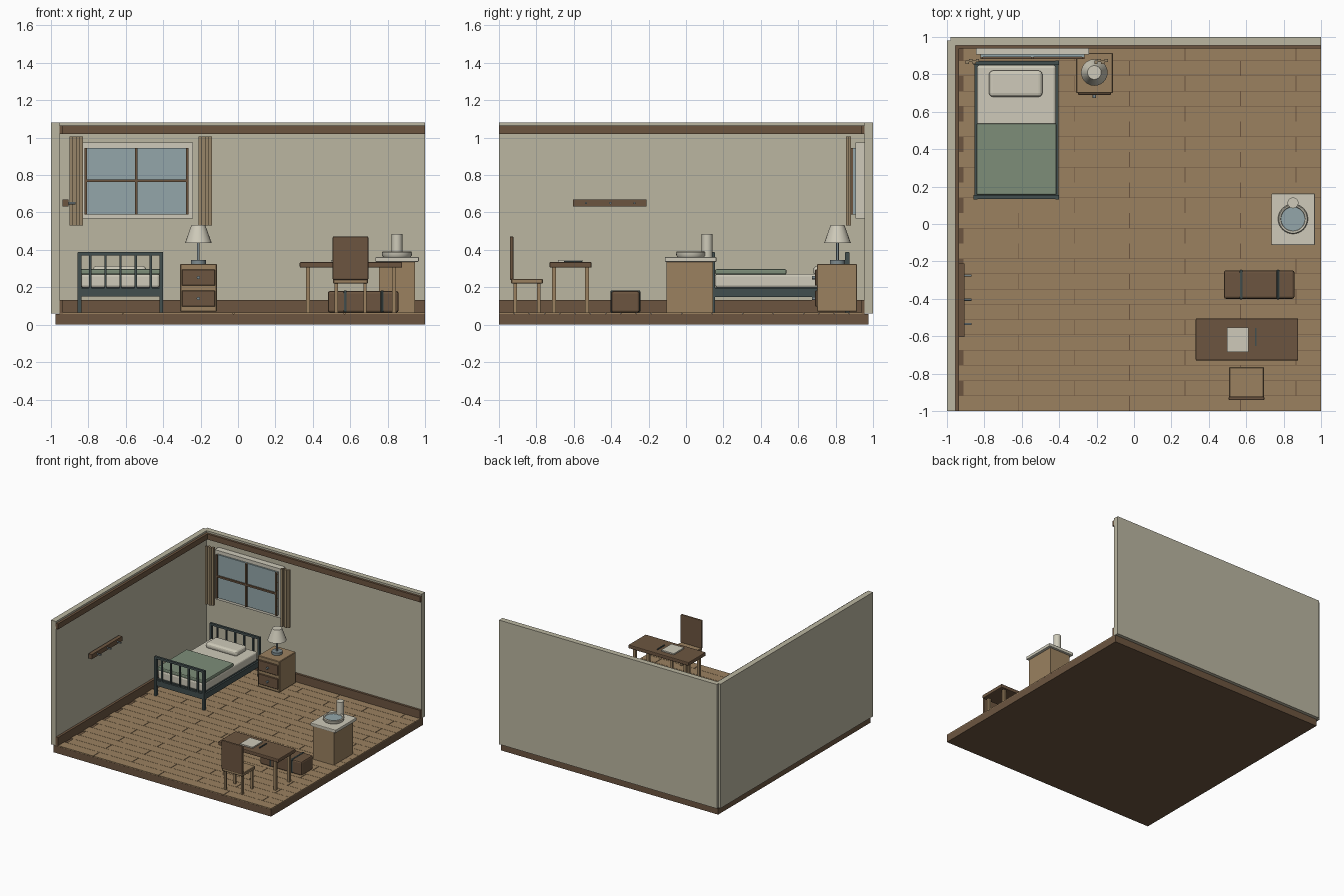
import bpy, bmesh, math

if "Cube" in bpy.data.objects:
    bpy.data.objects.remove(bpy.data.objects["Cube"])


def material(name, r, g, b):
    m = bpy.data.materials.new(name)
    m.diffuse_color = [(c / 255) ** 2.2 for c in (r, g, b)] + [1]
    m.use_nodes = True
    m.node_tree.nodes["Principled BSDF"].inputs["Base Color"].default_value = m.diffuse_color
    return m


CREAM = material("plaster", 186, 181, 160)
LINEN = material("linen", 205, 201, 184)
DARK = material("dark_wood", 108, 86, 66)
OAK = material("oak", 153, 128, 96)
CLOTH = material("curtain_cloth", 150, 132, 104)
IRON = material("iron", 68, 80, 80)
GREEN = material("blanket_green", 124, 140, 120)
BLUE = material("glass_blue", 146, 165, 168)
STEEL = material("steel", 125, 138, 142)
FLOOR = 0.065


def finish(name, bm, mat):
    bmesh.ops.recalc_face_normals(bm, faces=bm.faces)
    me = bpy.data.meshes.new(name)
    bm.to_mesh(me)
    bm.free()
    ob = bpy.data.objects.new(name, me)
    bpy.context.collection.objects.link(ob)
    me.materials.append(mat)
    return ob


def add_box(bm, x, y, z):
    vs = bmesh.ops.create_cube(bm, size=1)["verts"]
    for v in vs:
        for i, (a, b) in enumerate((x, y, z)):
            v.co[i] = (a + b) / 2 + v.co[i] * (b - a)


def box(name, x, y, z, mat, bevel=0, segments=2):
    bm = bmesh.new()
    add_box(bm, x, y, z)
    ob = finish(name, bm, mat)
    if bevel:
        mod = ob.modifiers.new("bevel", "BEVEL")
        mod.width, mod.segments = bevel, segments
    return ob


def lathe(name, x, y, profile, mat, sides=24):
    # closed solid of revolution from (radius, z) points
    bm = bmesh.new()
    rings = []
    for r, z in profile:
        rings.append([bm.verts.new((x + r * math.cos(math.tau * i / sides),
                                    y + r * math.sin(math.tau * i / sides), z))
                      for i in range(sides)])
    for a, b in zip(rings, rings[1:]):
        for i in range(sides):
            j = (i + 1) % sides
            bm.faces.new((a[i], a[j], b[j], b[i]))
    bm.faces.new(rings[0])
    bm.faces.new(rings[-1])
    ob = finish(name, bm, mat)
    bpy.ops.object.select_all(action="DESELECT")
    bpy.context.view_layer.objects.active = ob
    ob.select_set(True)
    bpy.ops.object.shade_smooth_by_angle(angle=math.radians(35))
    return ob


def knob(name, start, axis, r, length, mat):
    # short rod along x or y
    ob = lathe(name, 0, 0, [(r, 0), (r, length)], mat, 12)
    ob.location = start
    ob.rotation_euler = (math.pi / 2, 0, 0) if axis == "-y" else (0, math.pi / 2, 0)


# room shell
box("floor_slab", (-0.975, 1), (-1, 0.975), (0, 0.058), DARK)
box("back_wall", (-0.98, 1), (0.955, 1), (0.06, 1.08), CREAM)
box("left_wall", (-1, -0.955), (-1, 0.98), (0.06, 1.08), CREAM)
for name, z in (("baseboard", (0.06, 0.132)), ("crown_rail", (1.02, 1.065))):
    box("back_" + name, (-0.955, 1), (0.937, 0.96), z, DARK)
    box("left_" + name, (-0.958, -0.935), (-1, 0.955), z, DARK)

# staggered floor planks
bm = bmesh.new()
W, L, GAP = 1.955 / 24, 0.593, 0.002
for row in range(24):
    y = -1 + row * W
    x = -0.913 if row % 2 else -0.913 - L / 2 - 0.0
    while x < 0.99:
        add_box(bm, (max(x + GAP, -0.955), min(x + L - GAP, 1)),
                (y + GAP / 2, y + W - GAP / 2), (0.05, FLOOR))
        x += L
finish("floor_planks", bm, OAK)

# window and curtains
box("window_frame", (-0.845, -0.24), (0.905, 0.957), (0.567, 0.973), LINEN)
box("window_glass", (-0.82, -0.265), (0.893, 0.91), (0.59, 0.945), BLUE)
for x in (-0.815, -0.545, -0.272):
    box("window_bar", (x - 0.007, x + 0.007), (0.881, 0.9), (0.59, 0.945), DARK)
box("window_crossbar", (-0.82, -0.265), (0.881, 0.9), (0.763, 0.777), DARK)
for x0 in (-0.9, -0.212):
    for i in range(4):
        y = 0.855 + 0.01 * (i % 2)
        box("curtain_fold", (x0 + i * 0.018, x0 + i * 0.018 + 0.018),
            (y, y + 0.018), (0.53, 1.005), CLOTH)

# peg rail
box("peg_rail", (-0.937, -0.905), (-0.605, -0.21), (0.632, 0.67), DARK)
for y in (-0.275, -0.405, -0.535):
    knob("peg", (-0.91, y, 0.65), "x", 0.006, 0.04, STEEL)

# iron bed
for name, y in (("head", 0.862), ("foot", 0.143)):
    for x in (-0.847, -0.41):
        box(name + "_post", (x - 0.01, x + 0.01), (y - 0.011, y + 0.011), (FLOOR, 0.385), IRON)
    box(name + "_top_bar", (-0.855, -0.402), (y - 0.009, y + 0.009), (0.37, 0.388), IRON)
    for i in range(5):
        x = -0.79 + i * 0.081
        box(name + "_spindle", (x - 0.006, x + 0.006), (y - 0.006, y + 0.006), (0.19, 0.375), IRON)
    box(name + "_low_bar", (-0.85, -0.407), (y - 0.008, y + 0.008), (0.15, 0.195), IRON)
for x in (-0.846, -0.411):
    box("side_rail", (x - 0.008, x + 0.008), (0.143, 0.862), (0.148, 0.195), IRON)
box("bed_base", (-0.84, -0.417), (0.15, 0.855), (0.165, 0.2), IRON)
box("mattress", (-0.84, -0.417), (0.155, 0.85), (0.198, 0.272), LINEN, 0.015, 3)
box("blanket", (-0.843, -0.414), (0.155, 0.537), (0.268, 0.297), GREEN, 0.008)
box("pillow", (-0.775, -0.49), (0.68, 0.82), (0.265, 0.314), LINEN, 0.02, 3)

# nightstand
box("nightstand_body", (-0.31, -0.113), (0.7, 0.915), (0.07, 0.325), OAK, 0.004, 1)
for z in (0.14, 0.252):
    box("drawer_front", (-0.3, -0.123), (0.69, 0.705), (z - 0.043, z + 0.043), DARK, 0.003, 1)
    knob("drawer_knob", (-0.212, 0.692, z), "-y", 0.009, 0.017, STEEL)

# table lamp
lathe("lamp_base", -0.212, 0.81, [(0.04, 0.323), (0.04, 0.347)], STEEL)
lathe("lamp_stem", -0.212, 0.81, [(0.007, 0.34), (0.007, 0.46)], STEEL, 12)
lathe("lamp_shade", -0.212, 0.81, [(0.071, 0.438), (0.037, 0.533)], LINEN)

# washstand with basin and jug
box("washstand_body", (0.755, 0.945), (-0.105, 0.145), (FLOOR, 0.337), OAK)
box("washstand_top", (0.735, 0.967), (-0.113, 0.163), (0.336, 0.362), LINEN, 0.005)
lathe("basin", 0.85, 0.027, [(0.072, 0.36), (0.079, 0.37), (0.08, 0.386), (0.075, 0.392),
                             (0.066, 0.388), (0.06, 0.375)], LINEN, 32)
lathe("basin_water", 0.85, 0.027, [(0.064, 0.37), (0.064, 0.383)], BLUE, 32)
lathe("water_jug", 0.85, 0.113, [(0.029, 0.36), (0.029, 0.486)], LINEN)

# suitcase
box("suitcase", (0.48, 0.858), (-0.4, -0.248), (FLOOR, 0.18), DARK, 0.012)
for x in (0.573, 0.77):
    box("suitcase_strap", (x - 0.009, x + 0.009), (-0.404, -0.244), (FLOOR, 0.184), IRON, 0.008)


def legs(name, xs, ys, top, half):
    for x in xs:
        for y in ys:
            box(name, (x - half, x + half), (y - half, y + half), (FLOOR, top), OAK)


# desk
box("desk_top", (0.33, 0.878), (-0.73, -0.505), (0.305, 0.335), DARK, 0.006)
legs("desk_leg", (0.374, 0.834), (-0.705, -0.53), 0.31, 0.011)
box("paper", (0.497, 0.612), (-0.685, -0.553), (0.333, 0.345), LINEN)
box("pen", (0.646, 0.654), (-0.652, -0.555), (0.333, 0.342), IRON)

# chair
box("chair_seat", (0.508, 0.695), (-0.935, -0.765), (0.22, 0.245), OAK, 0.004, 1)
box("chair_back", (0.506, 0.697), (-0.942, -0.922), (0.24, 0.472), DARK, 0.006)
legs("chair_leg", (0.525, 0.679), (-0.912, -0.788), 0.225, 0.009)
